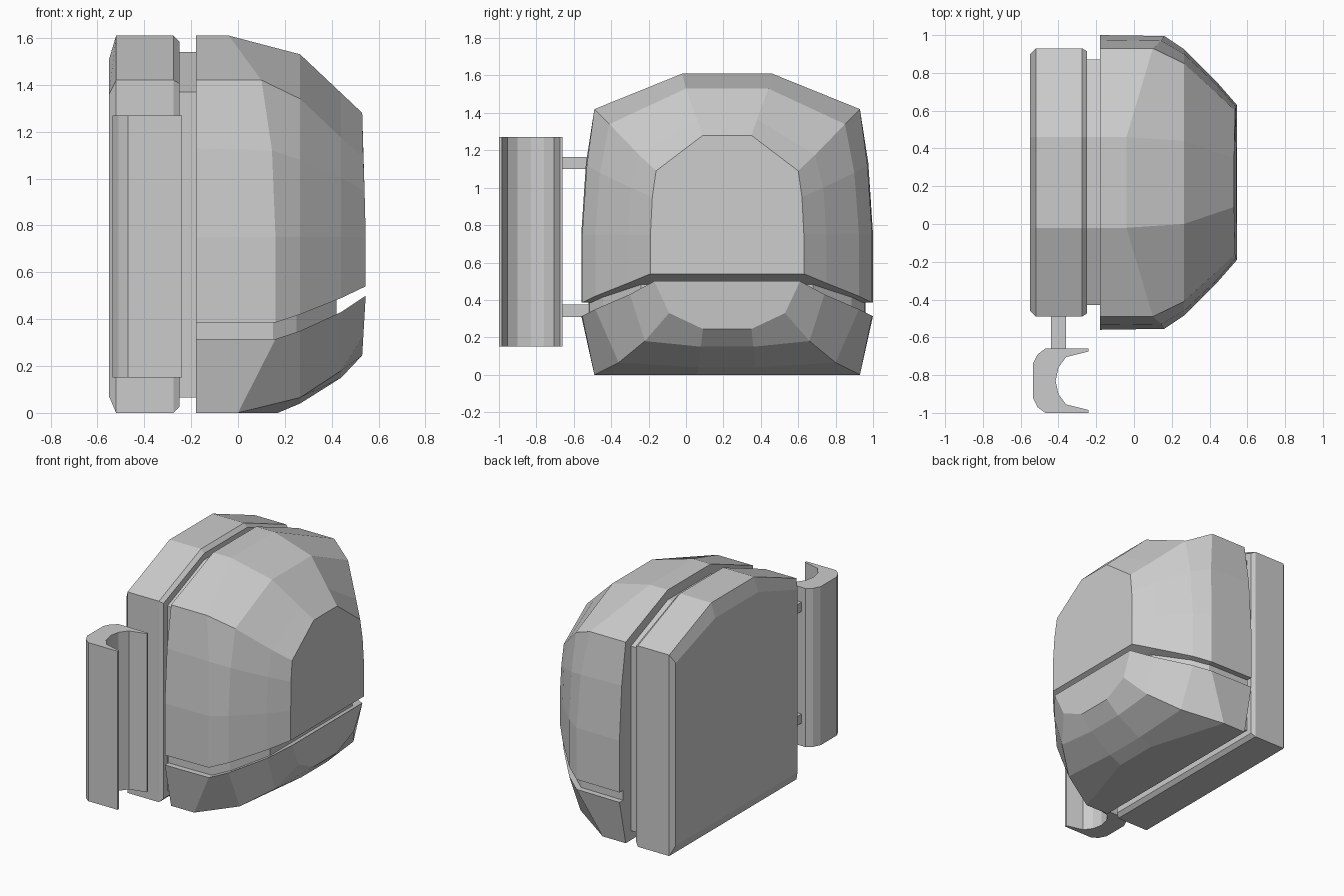
import bpy, bmesh

CY = 0.22  # mirror plane of the body


def finish(name, bm):
    bmesh.ops.remove_doubles(bm, verts=bm.verts, dist=0.0005)
    bmesh.ops.recalc_face_normals(bm, faces=bm.faces)
    me = bpy.data.meshes.new(name)
    bm.to_mesh(me)
    bm.free()
    ob = bpy.data.objects.new(name, me)
    bpy.context.collection.objects.link(ob)
    return ob


def loft(name, rings):
    """Skin closed rings of equal length and cap both ends."""
    bm = bmesh.new()
    vs = [[bm.verts.new(p) for p in r] for r in rings]
    n = len(vs[0])
    for a, b in zip(vs, vs[1:]):
        for i in range(n):
            j = (i + 1) % n
            bm.faces.new((a[i], a[j], b[j], b[i]))
    bm.faces.new(vs[0])
    bm.faces.new(vs[-1])
    return finish(name, bm)


def mirrored(half):
    return half + [(x, 2 * CY - y, z) for x, y, z in reversed(half)]


def shell(name, rows):
    """Rows run from the wall side to the front; transpose into rings."""
    return loft(name, [mirrored(list(r)) for r in zip(*rows)])


def prism(name, outline, z0, z1):
    return loft(name, [[(x, y, z) for x, y in outline] for z in (z0, z1)])


def plate_ring(x, y, z0, zc, z1):
    return mirrored([(x, y, z0), (x, y, zc), (x, -0.02, z1)])


# back plate with chamfered rims
loft("back_plate", [
    plate_ring(-0.55, -0.46, 0.07, 1.36, 1.51),
    plate_ring(-0.52, -0.49, 0.0, 1.42, 1.61),
    plate_ring(-0.275, -0.49, 0.0, 1.42, 1.61),
    plate_ring(-0.25, -0.475, 0.025, 1.405, 1.585)])

# recessed neck between plate and shells
loft("neck", [plate_ring(x, -0.43, 0.065, 1.37, 1.54) for x in (-0.26, -0.17)])

# upper shell
shell("upper_shell", [
    [(-.18, -.56, .385), (.16, -.555, .385), (.265, -.485, .42), (.44, -.31, .49), (.545, -.19, .54)],
    [(-.18, -.56, .75), (.16, -.555, .75), (.265, -.485, .75), (.44, -.31, .75), (.545, -.19, .75)],
    [(-.18, -.535, 1.13), (.145, -.53, 1.12), (.265, -.46, 1.08), (.44, -.295, 1.0), (.54, -.18, .95)],
    [(-.18, -.49, 1.42), (.10, -.49, 1.42), (.265, -.41, 1.34), (.44, -.25, 1.175), (.535, -.16, 1.09)],
    [(-.18, -.02, 1.61), (-.04, -.02, 1.61), (.265, .0, 1.53), (.44, .06, 1.365), (.53, .09, 1.28)]])

# lower shell
shell("lower_shell", [
    [(-.18, -.56, .315), (.16, -.555, .315), (.265, -.485, .35), (.44, -.30, .43), (.545, -.17, .50)],
    [(-.18, -.49, .0), (.0, -.49, .0), (.265, -.36, .065), (.44, -.22, .18), (.535, -.09, .33)],
    [(-.18, .06, .0), (.17, .06, .0), (.265, .07, .04), (.44, .08, .15), (.53, .09, .245)]])

# core visible in the seam
half = [(-.18, -.52), (.15, -.515), (.25, -.445), (.42, -.24)]
prism("seam_core", half + [(x, 2 * CY - y) for x, y in reversed(half)], 0.28, 0.57)

# side clip, a C section opening forward
prism("side_clip", [
    (-.24, -.66), (-.47, -.66), (-.51, -.69), (-.535, -.74), (-.535, -.92), (-.51, -.97),
    (-.47, -1.0), (-.24, -1.0), (-.24, -.985), (-.36, -.955), (-.40, -.90), (-.415, -.83),
    (-.40, -.76), (-.36, -.705), (-.24, -.675)], 0.15, 1.27)

# two bars joining clip and plate
for i, z in enumerate((0.31, 1.10)):
    prism(f"clip_bar_{i + 1}", [(-.44, -.67), (-.36, -.67), (-.36, -.48), (-.44, -.48)], z, z + 0.065)
